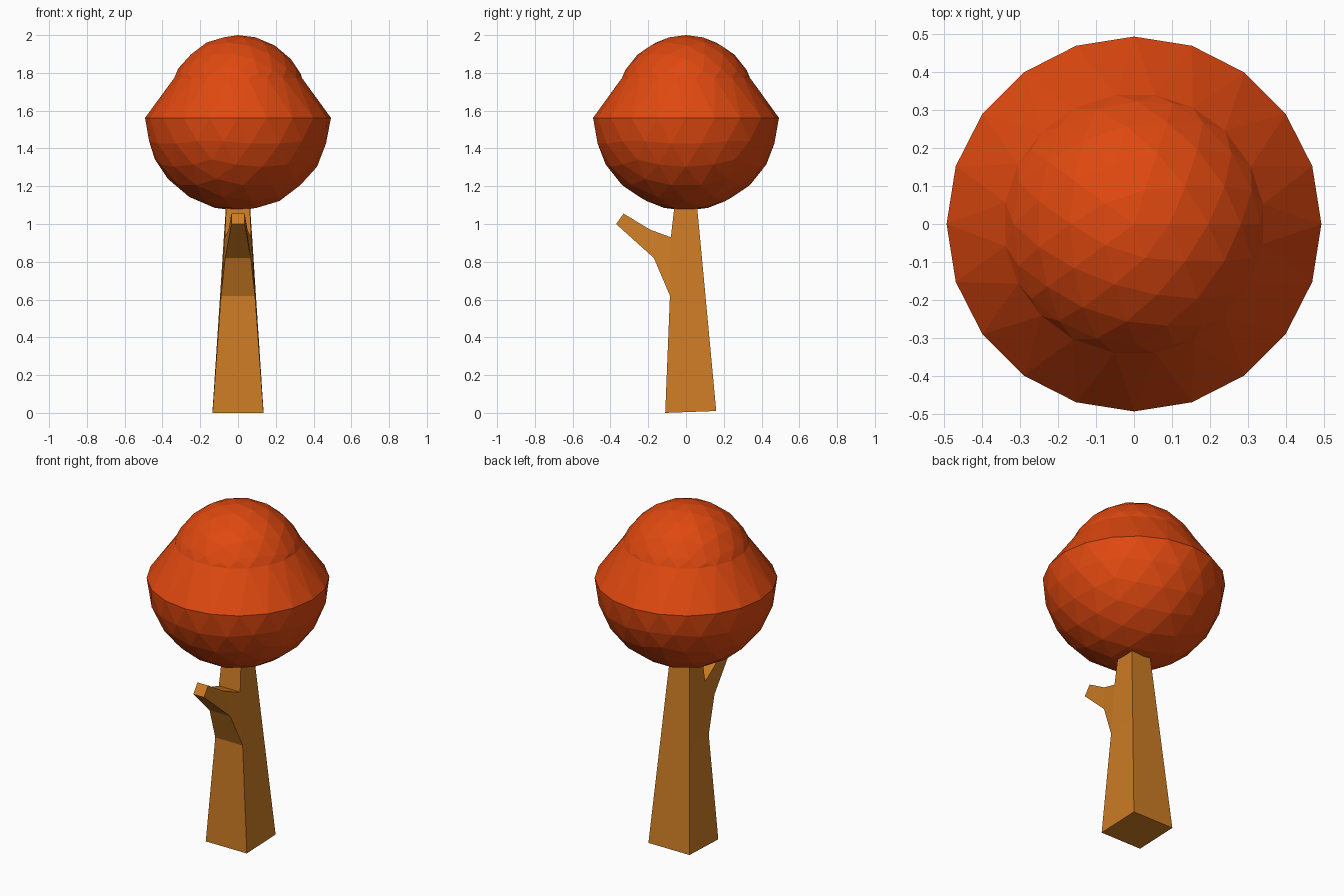
import bpy, bmesh, math
from mathutils import Vector

if "Cube" in bpy.data.objects:
    bpy.data.objects.remove(bpy.data.objects["Cube"])


def finish(name, bm, color):
    bmesh.ops.recalc_face_normals(bm, faces=bm.faces[:])
    mesh = bpy.data.meshes.new(name)
    bm.to_mesh(mesh)
    bm.free()
    mat = bpy.data.materials.new(name + "_color")
    mat.diffuse_color = color
    mat.use_nodes = True
    mat.node_tree.nodes["Principled BSDF"].inputs["Base Color"].default_value = mat.diffuse_color
    mesh.materials.append(mat)
    obj = bpy.data.objects.new(name, mesh)
    bpy.context.collection.objects.link(obj)
    return obj


def loft(name, sections, color):
    """Skin four-sided sections: (half width, (y, z), half width, (y, z))."""
    bm = bmesh.new()
    rings = []
    for wa, (ya, za), wb, (yb, zb) in sections:
        pts = [(-wa, ya, za), (wa, ya, za), (wb, yb, zb), (-wb, yb, zb)]
        rings.append([bm.verts.new(p) for p in pts])
    for a, b in zip(rings, rings[1:]):
        for i in range(4):
            j = (i + 1) % 4
            bm.faces.new((a[i], a[j], b[j], b[i]))
    bm.faces.new(rings[0])
    bm.faces.new(rings[-1])
    return finish(name, bm, color)


wood = (0.61, 0.20, 0.018, 1)
leaves = (0.74, 0.065, 0.005, 1)

# Tapered square trunk, running up into the crown
loft("trunk", [
    (0.135, (-0.11, 0.0), 0.135, (0.16, 0.01)),
    (0.09, (-0.085, 0.62), 0.095, (0.103, 0.62)),
    (0.07, (-0.08, 0.93), 0.075, (0.074, 0.93)),
    (0.06, (-0.055, 1.15), 0.06, (0.053, 1.15)),
], wood)

# Branch stub growing from the front of the trunk
loft("branch", [
    (0.09, (-0.085, 0.62), 0.07, (-0.08, 0.93)),
    (0.068, (-0.17, 0.82), 0.05, (-0.19, 0.97)),
    (0.035, (-0.37, 1.0), 0.035, (-0.33, 1.055)),
], wood)

# Leafy crown: faceted ball whose upper part is drawn in to a smaller dome
bm = bmesh.new()
bmesh.ops.create_icosphere(bm, subdivisions=3, radius=1)
for v in bm.verts:
    d = v.co.normalized()
    elev = math.asin(max(-1, min(1, d.z)))
    if elev > math.radians(14.5):
        e = max(elev, math.radians(23))
        a = math.atan2(d.y, d.x)
        d = Vector((math.cos(e) * math.cos(a), math.cos(e) * math.sin(a), math.sin(e)))
        v.co = d * 0.372 + Vector((0, 0, 1.628))
    else:
        v.co = d * 0.492 + Vector((0, 0, 1.562))
finish("crown", bm, leaves)
